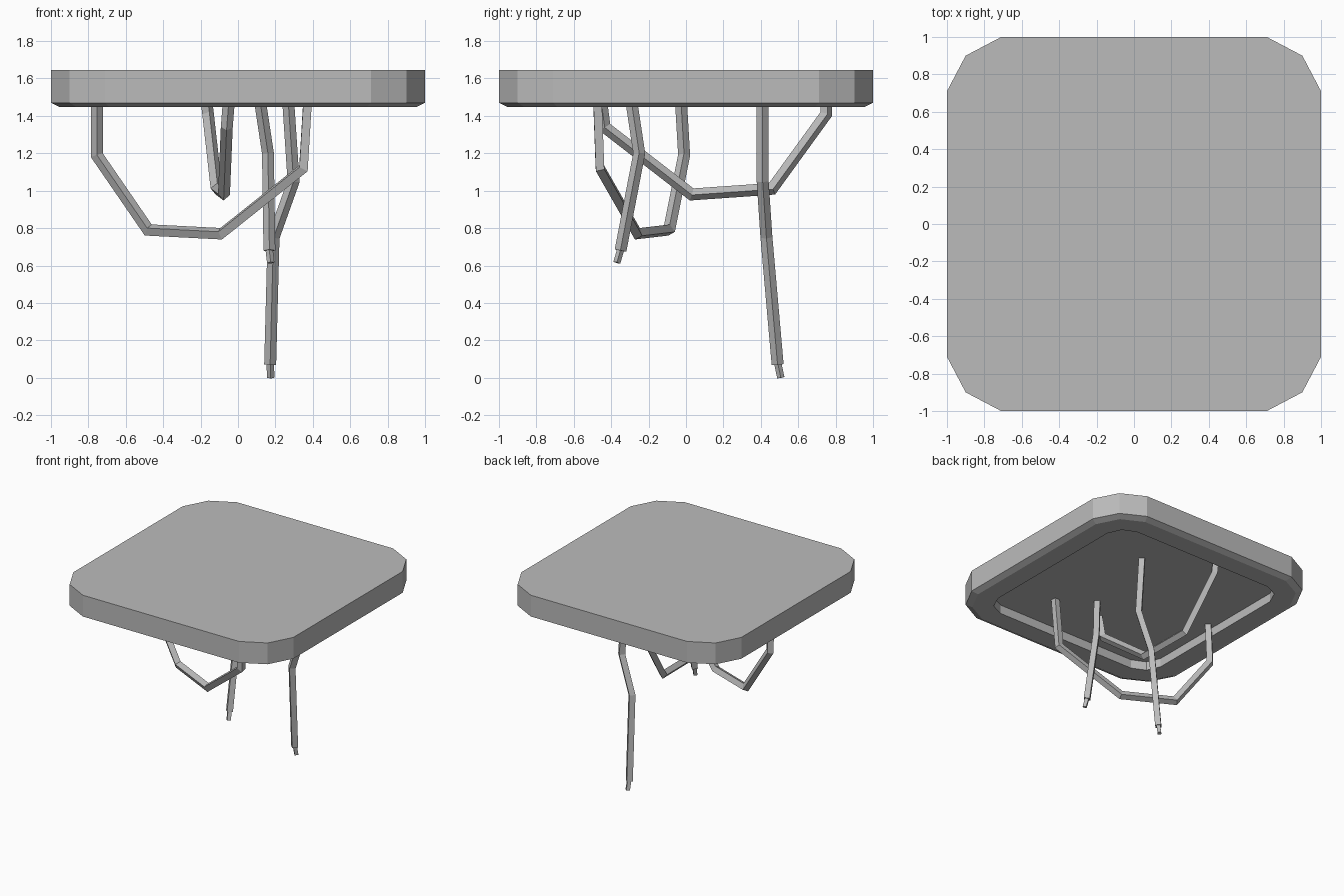
import bpy
import bmesh
from mathutils import Vector

cube = bpy.data.objects.get("Cube")
if cube:
    bpy.data.objects.remove(cube, do_unlink=True)

grey = bpy.data.materials.new("plain grey")
grey.use_nodes = True
colour = (0.5, 0.5, 0.5, 1)
grey.diffuse_color = colour
grey.node_tree.nodes["Principled BSDF"].inputs["Base Color"].default_value = colour


def finish(name, bm):
    bmesh.ops.recalc_face_normals(bm, faces=bm.faces)
    mesh = bpy.data.meshes.new(name)
    bm.to_mesh(mesh)
    bm.free()
    mesh.materials.append(grey)
    obj = bpy.data.objects.new(name, mesh)
    bpy.context.collection.objects.link(obj)
    return obj


def bridge(bm, rings):
    """Skin successive rings and cap both ends."""
    for a, b in zip(rings, rings[1:]):
        n = len(a)
        for i in range(n):
            j = (i + 1) % n
            bm.faces.new((a[i], a[j], b[j], b[i]))
    bm.faces.new(rings[0])
    bm.faces.new(rings[-1])


def rounded_square(bm, side, corner, straight, z):
    """Square outline whose corners have two chamfer segments."""
    ring = []
    for sx, sy in ((1, 1), (-1, 1), (-1, -1), (1, -1)):
        pts = [(side, straight), (corner, corner), (straight, side)]
        if sx * sy < 0:
            pts.reverse()
        ring += [bm.verts.new((sx * x, sy * y, z)) for x, y in pts]
    return ring


# Ceiling panel: flat top, bevelled lower edge, recessed underside
bm = bmesh.new()
bridge(bm, [rounded_square(bm, *r) for r in (
    (1.0, 0.9, 0.71, 1.645),
    (1.0, 0.9, 0.71, 1.47),
    (0.955, 0.865, 0.69, 1.448),
    (0.8, 0.75, 0.64, 1.448),
    (0.8, 0.75, 0.64, 1.52),
)])
finish("ceiling_panel", bm)


# Cables: square section swept along a path with mitred bends
def cable(name, path, radius=0.032):
    path = [Vector(p) for p in path]
    dirs = [(b - a).normalized() for a, b in zip(path, path[1:])]
    section = [Vector(v) * radius for v in ((1, 0, 0), (0, 1, 0), (-1, 0, 0), (0, -1, 0))]
    bm = bmesh.new()
    ring = [path[0] + v - dirs[0] * (v.dot(dirs[0])) for v in section]
    rings = [[bm.verts.new(p) for p in ring]]
    for i, d in enumerate(dirs):
        normal = d + dirs[i + 1] if i + 1 < len(dirs) else d
        ring = [p + d * ((path[i + 1] - p).dot(normal) / d.dot(normal)) for p in ring]
        rings.append([bm.verts.new(p) for p in ring])
    bridge(bm, rings)
    return finish(name, bm)


cable("wide_cable_loop", [
    (-0.755, -0.03, 1.53), (-0.755, -0.01, 1.19), (-0.48, -0.09, 0.79),
    (-0.09, -0.26, 0.77), (0.35, -0.46, 1.12), (0.375, -0.475, 1.53)])
cable("deep_cable_loop", [
    (-0.045, -0.46, 1.53), (-0.06, -0.435, 1.34), (-0.075, 0.03, 0.98),
    (-0.115, 0.46, 1.01), (-0.16, 0.75, 1.41), (-0.175, 0.75, 1.53)])

# Loose cables, each with a thin bare wire at the cut end
cable("short_loose_cable", [
    (0.11, -0.30, 1.53), (0.16, -0.25, 1.2), (0.168, -0.35, 0.68)])
cable("short_bare_wire", [(0.165, -0.345, 0.70), (0.175, -0.37, 0.615)], 0.02)
cable("long_loose_cable", [
    (0.265, 0.41, 1.53), (0.297, 0.41, 1.05), (0.19, 0.43, 0.75), (0.172, 0.49, 0.07)])
cable("long_bare_wire", [(0.172, 0.488, 0.09), (0.175, 0.507, 0.0)], 0.02)
